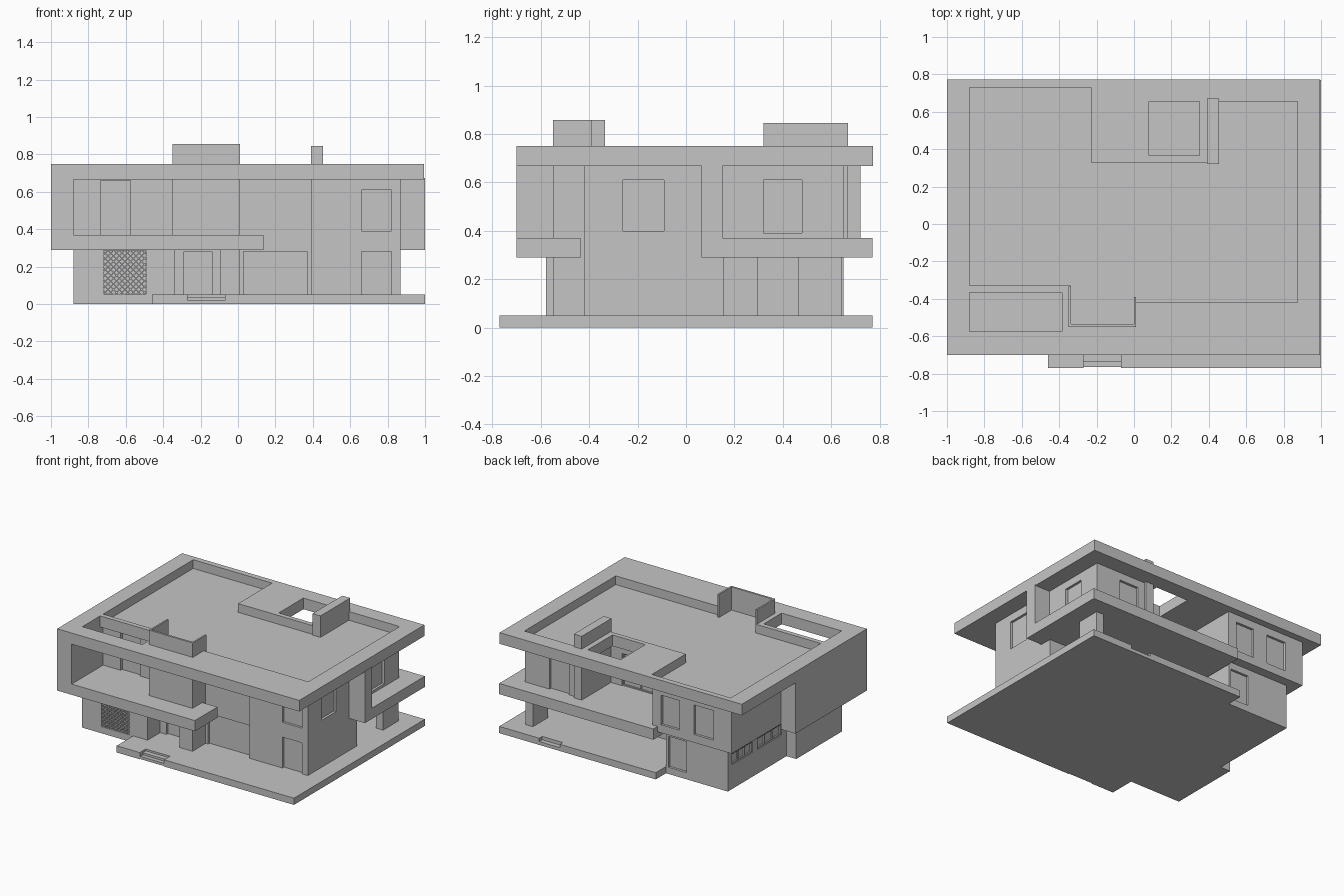
import bpy, bmesh

if "Cube" in bpy.data.objects:
    bpy.data.objects.remove(bpy.data.objects["Cube"])

grey = bpy.data.materials.new("concrete_grey")
grey.diffuse_color = (0.56, 0.56, 0.56, 1)
grey.use_nodes = True
grey.node_tree.nodes["Principled BSDF"].inputs["Base Color"].default_value = grey.diffuse_color


def finish(name, bm):
    bmesh.ops.recalc_face_normals(bm, faces=bm.faces[:])
    mesh = bpy.data.meshes.new(name)
    bm.to_mesh(mesh)
    bm.free()
    mesh.materials.append(grey)
    ob = bpy.data.objects.new(name, mesh)
    bpy.context.collection.objects.link(ob)
    return ob


def add_prism(bm, outline, z0, z1):
    face = bm.faces.new([bm.verts.new((x, y, z0)) for x, y in outline])
    new = bmesh.ops.extrude_face_region(bm, geom=[face])["geom"]
    for v in new:
        if isinstance(v, bmesh.types.BMVert):
            v.co.z = z1
    # keep the starting cap so the solid is closed
    if not face.is_valid:
        bm.faces.new([v for v in bm.verts if abs(v.co.z - z0) < 1e-6][-len(outline):])


def add_box(bm, x0, x1, y0, y1, z0, z1):
    add_prism(bm, [(x0, y0), (x1, y0), (x1, y1), (x0, y1)], z0, z1)


def prism(name, outline, z0, z1):
    bm = bmesh.new()
    add_prism(bm, outline, z0, z1)
    return finish(name, bm)


def boxes(name, *dims):
    bm = bmesh.new()
    for d in dims:
        add_box(bm, *d)
    return finish(name, bm)


def cut(ob, cutter):
    cutter.hide_render = True
    mod = ob.modifiers.new("cut", "BOOLEAN")
    mod.operation, mod.solver, mod.object = "DIFFERENCE", "EXACT", cutter
    bpy.context.view_layer.objects.active = ob
    bpy.ops.object.modifier_apply(modifier=mod.name)
    bpy.data.objects.remove(cutter)


D = 0.018  # depth of window and door recesses


def on_wall(axis, wall, a0, a1, z0, z1, t0=-D, t1=D):
    """Box straddling a wall plane, spanning a0..a1 along it."""
    if axis == "y":
        return (a0, a1, wall + t0, wall + t1, z0, z1)
    return (wall + t0, wall + t1, a0, a1, z0, z1)


def bars(name, axis, wall, out, a0, a1, z0, z1, cols, rows, w=0.008):
    """Glazing bars set inside a recess; out is the outward sign."""
    t0, t1 = sorted((-out * (D + 0.002), -out * 0.008))
    dims = []
    for i in range(cols + 1):
        c = a0 + w / 2 + (a1 - a0 - w) * i / cols
        dims.append(on_wall(axis, wall, c - w / 2, c + w / 2, z0, z1, t0, t1))
    for j in range(rows + 1):
        c = z0 + w / 2 + (z1 - z0 - w) * j / rows
        dims.append(on_wall(axis, wall, a0, a1, c - w / 2, c + w / 2, t0, t1))
    boxes(name, *dims)


# Ground slab, notched where the front and rear steps go down
prism("ground_slab", [
    (-.46, -.77), (-.27, -.77), (-.27, -.70), (-.07, -.70), (-.07, -.77), (1, -.77),
    (1, .77), (.67, .77), (.67, .735), (.50, .735), (.50, .77), (-.29, .77),
    (-.29, .2), (-.46, .2)], 0, .05)
boxes("front_steps", (-.27, -.07, -.735, -.70, 0, .036), (-.27, -.07, -.765, -.735, 0, .02))
boxes("rear_step", (.50, .67, .735, .77, 0, .025))

# Lower storey
lower = prism("lower_storey", [
    (-.80, .65), (-.29, .65), (-.29, .295), (.64, .295), (.64, .155), (.87, .155),
    (.87, -.42), (.39, -.42), (.39, -.395), (.01, -.395), (.01, -.55), (-.095, -.55),
    (-.095, -.43), (-.34, -.43), (-.34, -.578), (-.88, -.578), (-.88, -.04), (-.80, -.04)],
    0, .34)

# Upper storey
upper = prism("upper_storey", [
    (-.88, .72), (-.23, .72), (-.23, .325), (.455, .325), (.455, .65), (.87, .65),
    (.87, -.42), (.39, -.42), (.39, -.395), (.01, -.395), (.01, -.55), (-.35, -.55),
    (-.35, -.33), (-.88, -.33)], .33, .675)

# Openings: name, axis, wall, outward sign, span, heights, columns, rows (0 = plain)
lower_openings = [
    ("front_side_door", "y", -.42, -1, .66, .82, .05, .28, 0, 0),
    ("front_lower_glazing", "y", -.395, -1, .03, .37, .05, .28, 0, 0),
    ("entrance_door", "y", -.43, -1, -.29, -.14, .05, .28, 0, 0),
    ("garden_glazing", "y", .295, 1, .09, .54, .05, .28, 4, 4),
    ("rear_door", "y", .65, 1, -.46, -.31, .05, .28, 0, 0),
    ("side_high_window_a", "x", -.80, -1, .36, .60, .18, .26, 3, 1),
    ("side_high_window_b", "x", -.80, -1, .02, .30, .18, .26, 3, 1)]
upper_openings = [
    ("front_upper_window", "y", -.42, -1, .66, .82, .39, .61, 0, 0),
    ("balcony_door", "y", -.33, -1, -.735, -.575, .37, .66, 0, 0),
    ("right_window_a", "x", .87, 1, -.26, -.09, .40, .61, 0, 0),
    ("right_window_b", "x", .87, 1, .32, .48, .39, .61, 0, 0),
    ("rear_window_a", "y", .72, 1, -.45, -.30, .39, .61, 0, 0),
    ("rear_window_b", "y", .72, 1, -.73, -.57, .39, .61, 0, 0),
    ("rear_room_door", "y", .65, 1, .51, .67, .37, .61, 0, 0),
    ("terrace_door", "y", .325, 1, .0, .30, .37, .61, 2, 1)]
for body, openings in ((lower, lower_openings), (upper, upper_openings)):
    cut(body, boxes("cutter", *[on_wall(o[1], o[2], *o[4:8]) for o in openings]))
    for o in openings:
        if o[8]:
            bars(o[0], *o[1:])

# Lattice screen at the front
L, R, B, T = -.72, -.49, .05, .285
cut(lower, boxes("cutter", on_wall("y", -.578, L, R, B, T)))
bm = bmesh.new()
for s in (1, -1):
    for i in range(-7, 8):
        # diagonal strip clipped to the opening
        c = i * .03
        mx, mz = (L + R) / 2, (B + T) / 2
        hw, hh = (R - L) / 2, (T - B) / 2
        lo, hi = max(-hw, -hh - c), min(hw, hh - c)
        w = .004
        pts = [(mx + s * lo, mz + lo + c - w), (mx + s * hi, mz + hi + c - w),
               (mx + s * hi, mz + hi + c + w), (mx + s * lo, mz + lo + c + w)]
        face = bm.faces.new([bm.verts.new((x, -.574, z)) for x, z in pts])
        for v in bmesh.ops.extrude_face_region(bm, geom=[face])["geom"]:
            if isinstance(v, bmesh.types.BMVert):
                v.co.y = -.564
finish("lattice_screen", bm)

# Projecting floor slabs, side wall and fin
prism("front_balcony", [(-1, -.70), (.135, -.70), (.135, -.435), (-.34, -.435),
                        (-.34, -.30), (-1, -.30)], .29, .37)
boxes("left_side_wall", (-1, -.88, -.70, .14, .29, .675))
prism("rear_terrace", [(-.27, .77), (1, .77), (1, .065), (.86, .065), (.86, .15),
                       (.6, .15), (.6, .28), (-.27, .28)], .29, .37)
boxes("right_fin", (.865, 1, .065, .15, .36, .675))
boxes("terrace_pillar", (.81, .87, .465, .645, .045, .30))

# Roof with sunken deck and two light wells
roof = boxes("roof", (-1, .995, -.70, .772, .667, .75))
cut(roof, prism("deck_cutter", [
    (-.88, .73), (-.23, .73), (-.23, .33), (.455, .33), (.455, .655), (.873, .655),
    (.873, -.42), (0, -.42), (0, -.535), (-.34, -.535), (-.34, -.33), (-.88, -.33)],
    .685, .9))
cut(roof, boxes("well_cutter", (-.88, -.385, -.575, -.365, .6, .9),
                (.08, .35, .365, .655, .6, .9)))

# Raised walls above the roof
boxes("stair_parapet", (-.35, -.338, -.55, -.335, .68, .857),
      (-.338, 0, -.55, -.535, .68, .857), (0, .012, -.55, -.39, .68, .857))
boxes("chimney_wall", (.39, .455, .32, .67, .36, .845))
